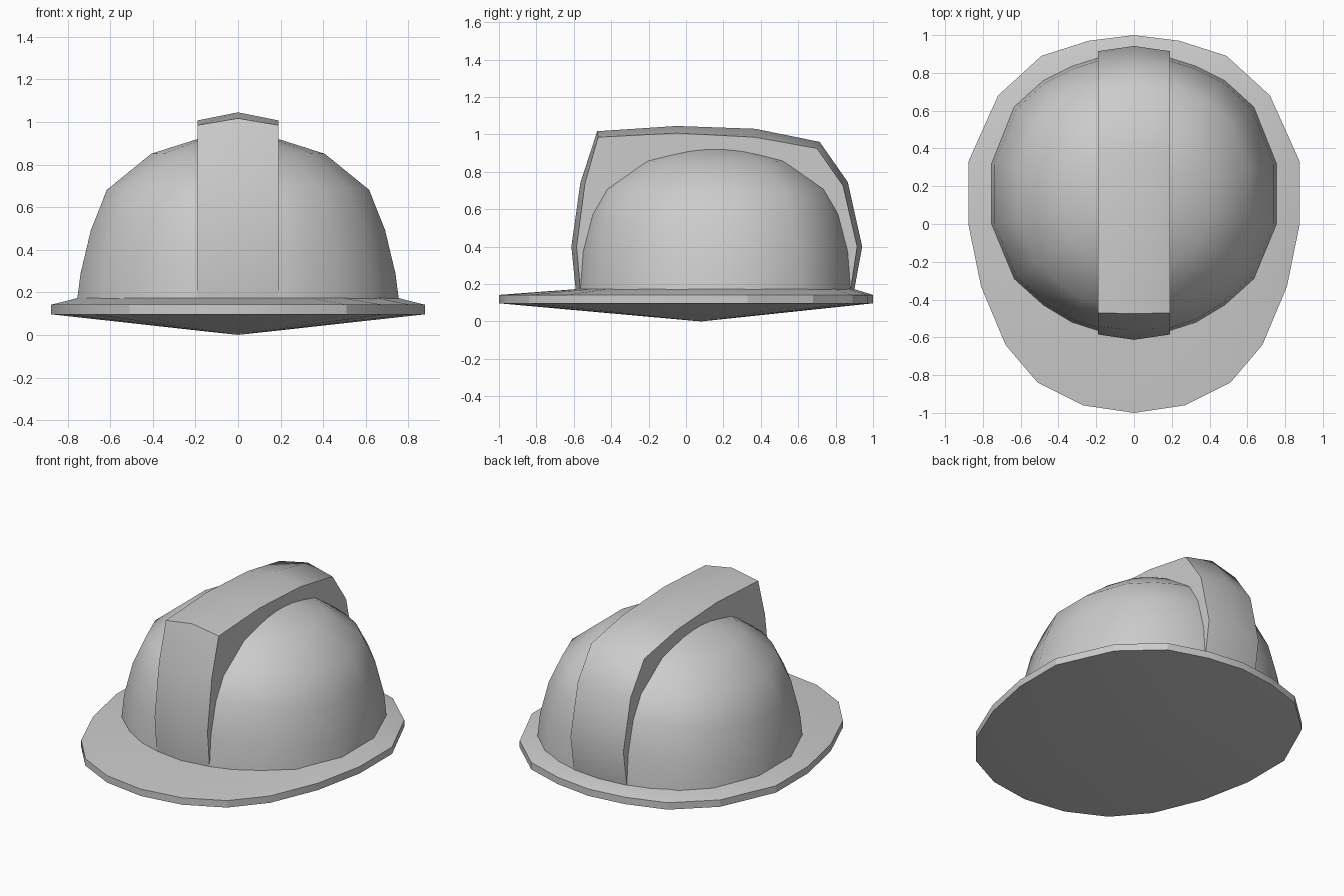
import bpy, math

if "Cube" in bpy.data.objects:
    bpy.data.objects.remove(bpy.data.objects["Cube"])

shell_grey = bpy.data.materials.new("shell_grey")
shell_grey.diffuse_color = (0.6, 0.6, 0.6, 1)
shell_grey.use_nodes = True
shell_grey.node_tree.nodes["Principled BSDF"].inputs["Base Color"].default_value = shell_grey.diffuse_color


def make(name, verts, faces, angle):
    """Mesh object with one material, smooth shading and sharp edges above an angle."""
    me = bpy.data.meshes.new(name)
    me.from_pydata(verts, [], faces)
    me.materials.append(shell_grey)
    ob = bpy.data.objects.new(name, me)
    bpy.context.collection.objects.link(ob)
    bpy.ops.object.select_all(action='DESELECT')
    ob.select_set(True)
    bpy.context.view_layer.objects.active = ob
    bpy.ops.object.mode_set(mode='EDIT')
    bpy.ops.mesh.select_all(action='SELECT')
    bpy.ops.mesh.normals_make_consistent(inside=False)
    bpy.ops.object.mode_set(mode='OBJECT')
    bpy.ops.object.shade_smooth_by_angle(angle=math.radians(angle))
    return ob


def mirror_loop(half):
    """Close a back-to-front half outline across x = 0."""
    return half + [(-x, y) for x, y in half[-2:0:-1]]


def bridge(a, b, n):
    """Quads between two rings that start at vertex a and b."""
    return [(a + i, a + (i + 1) % n, b + (i + 1) % n, b + i) for i in range(n)]


def fan(a, tip, n):
    return [(a + i, a + (i + 1) % n, tip) for i in range(n)]


# Outlines of the brim and of the dome's foot, from back to front
brim_out = mirror_loop([(0, 1.0), (.24, .97), (.49, .89), (.72, .68), (.877, .33), (.877, 0),
                        (.81, -.33), (.68, -.64), (.51, -.84), (.27, -.96), (0, -1.0)])
foot = mirror_loop([(0, .90), (.19, .88), (.33, .835), (.48, .76), (.635, .62), (.755, .32),
                    (.755, 0), (.635, -.29), (.48, -.43), (.33, -.52), (.19, -.565), (0, -.585)])

# Brim: shallow cone below, upright rim, gentle slope up to the dome
n = len(brim_out)
verts = [(x, y, .097) for x, y in brim_out] + [(x, y, .142) for x, y in brim_out]
verts += [(0, .08, 0), (0, .16, .20)]
# the slope runs from the rim to the foot; outlines differ in count, so match by angle
def foot_at(x, y):
    a = math.atan2(x, y - .155)
    best = None
    for (x1, y1), (x2, y2) in zip(foot, foot[1:] + foot[:1]):
        dx, dy = math.sin(a), math.cos(a)
        ex, ey = x2 - x1, y2 - y1
        det = dx * -ey + ex * dy
        if abs(det) < 1e-9:
            continue
        px, py = x1, y1 - .155
        t = (px * -ey + ex * py) / det
        u = (dx * py - dy * px) / det
        if t > 0 and -1e-6 <= u <= 1 + 1e-6:
            best = (dx * t, dy * t + .155, .173)
    return best
inner = len(verts)
verts += [foot_at(x, y) for x, y in brim_out]
make("brim", verts, fan(0, 2 * n, n) + bridge(0, n, n) + bridge(n, inner, n)
     + fan(inner, 2 * n + 1, n), 20)

# Dome: scaled rings of the foot outline, slightly fuller at front and back
rings = [(1, .165, .165), (.98, .28, .38), (.914, .49, .58), (.815, .68, .71),
         (.54, .85, .86), (.25, .92, .925)]
m = len(foot)
verts, faces = [], []
for s, z_side, z_end in rings:
    for x, y in foot:
        w = ((y - .155) / .745) ** 2
        verts.append((x * s, .155 + (y - .155) * s, z_side + (z_end - z_side) * w))
for r in range(len(rings) - 1):
    faces += bridge(r * m, (r + 1) * m, m)
verts.append((0, .155, .94))
faces += fan((len(rings) - 1) * m, len(verts) - 1, m)
faces.append(tuple(range(m)))
make("dome", verts, faces, 60)

# Crest: strip over the dome, raised along its middle line
middle = [(-.59, .17), (-.613, .4), (-.565, .74), (-.475, 1.017), (-.05, 1.045), (.37, 1.03),
          (.715, .96), (.865, .745), (.942, .4), (.90, .17)]
edge = [(-.565, .17), (-.585, .4), (-.54, .74), (-.47, .985), (-.05, 1.007), (.37, .985),
        (.70, .925), (.84, .725), (.915, .4), (.88, .17)]
k = len(middle)
verts = [(-.19, y, z) for y, z in edge] + [(0, y, z) for y, z in middle] \
    + [(.19, y, z) for y, z in edge]
faces = bridge(0, k, k) + bridge(k, 2 * k, k)
faces += [tuple(range(k)), tuple(range(2 * k, 3 * k))]
make("crest", verts, faces, 50)
